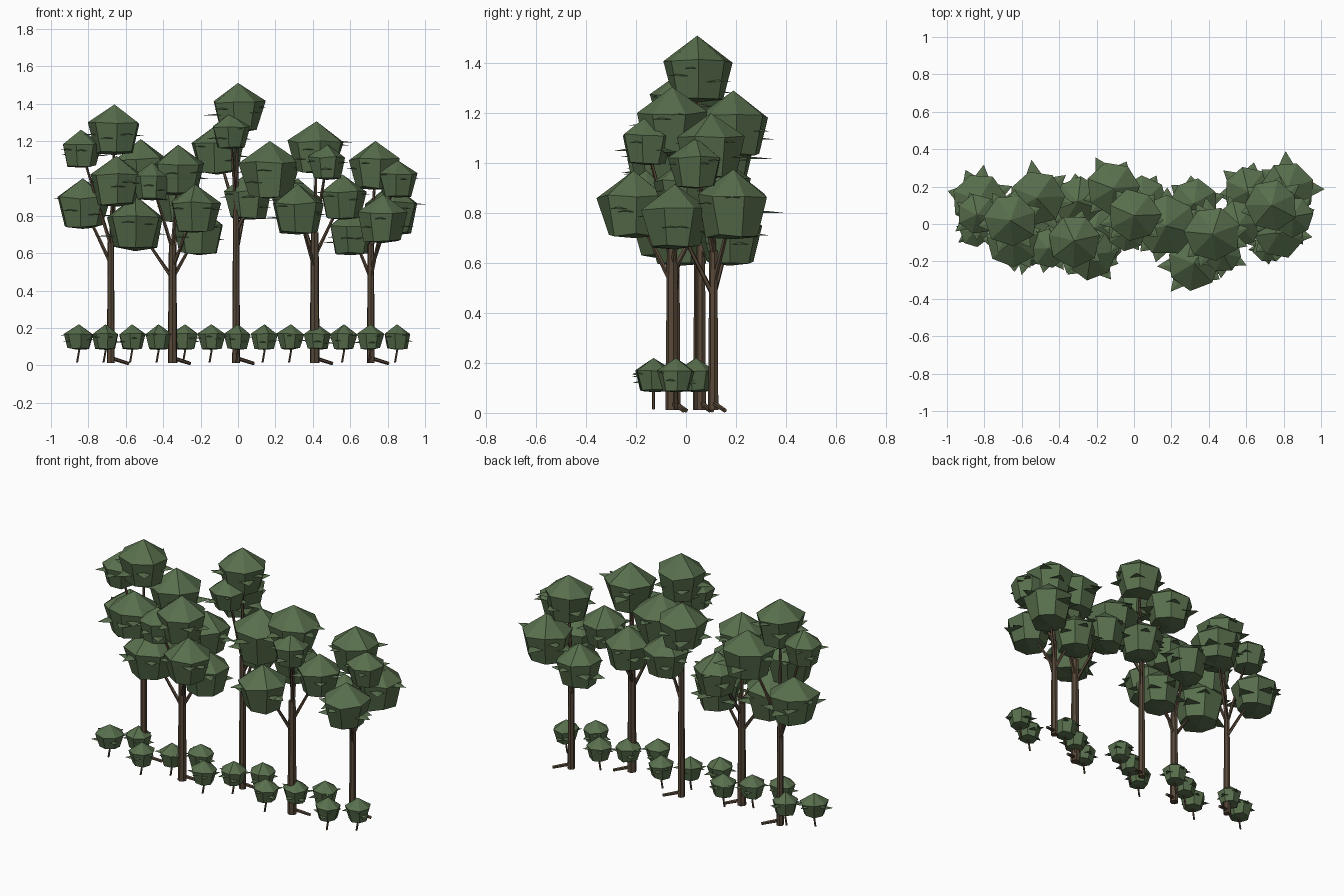
import bpy, bmesh, math, random
from mathutils import Vector

if "Cube" in bpy.data.objects:
    bpy.data.objects.remove(bpy.data.objects["Cube"])
random.seed(7)


def material(name, rgb):
    m = bpy.data.materials.new(name)
    m.diffuse_color = (*rgb, 1)
    m.use_nodes = True
    m.node_tree.nodes["Principled BSDF"].inputs["Base Color"].default_value = m.diffuse_color
    return m


LEAF = material("leaf green", (0.098, 0.158, 0.074))
BARK = material("bark brown", (0.098, 0.066, 0.041))


def finish(bm, name, mat):
    bmesh.ops.recalc_face_normals(bm, faces=bm.faces)
    me = bpy.data.meshes.new(name)
    bm.to_mesh(me)
    bm.free()
    me.materials.append(mat)
    ob = bpy.data.objects.new(name, me)
    bpy.context.collection.objects.link(ob)


def limb(bm, a, b, r0, r1, sides=6):
    """Tapered straight stick from a to b."""
    a, b = Vector(a), Vector(b)
    d = b - a
    mat = d.to_track_quat('Z', 'Y').to_matrix().to_4x4()
    mat.translation = (a + b) / 2
    bmesh.ops.create_cone(bm, cap_ends=True, segments=sides, radius1=r0,
                          radius2=r1, depth=d.length, matrix=mat)


def clump(bm, x, y, top, r, h, leaves):
    """Faceted foliage lump: pointed cap, wide shoulder, tapering underside."""
    n, turn = 7, random.uniform(0, 1)
    rings = []
    for rf, zf in ((1.02, 0.38), (0.74, 0.95)):
        ring = []
        for i in range(n):
            a = turn + math.tau * i / n
            rr = r * rf * random.uniform(0.96, 1.06)
            ring.append(bm.verts.new((x + rr * math.cos(a), y + rr * math.sin(a),
                                      top - h * (zf + random.uniform(-.03, .03)))))
        rings.append(ring)
    apex = bm.verts.new((x, y, top))
    base = bm.verts.new((x, y, top - h))
    for i in range(n):
        j = (i + 1) % n
        bm.faces.new((apex, rings[0][i], rings[0][j]))
        bm.faces.new((rings[0][i], rings[1][i], rings[1][j], rings[0][j]))
        bm.faces.new((base, rings[1][j], rings[1][i]))
    # flat pointed leaves sticking out of the sides
    for k in range(leaves):
        a = turn + math.tau * (k + random.uniform(-.4, .4)) / leaves
        z = top - h * random.uniform(0.4, 0.75)
        out, side = Vector((math.cos(a), math.sin(a), 0)), Vector((-math.sin(a), math.cos(a), 0))
        c = Vector((x, y, z))
        root = c + out * r * 0.72
        w = r * 0.36
        p = [bm.verts.new(v) for v in (root + side * w, root - side * w,
                                       c + out * r * random.uniform(1.15, 1.42),
                                       root + out * r * .15 + Vector((0, 0, .008)))]
        for f in ((0, 1, 2), (0, 3, 1), (1, 3, 2), (2, 3, 0)):
            bm.faces.new([p[i] for i in f])


# each tree: trunk x, y, top, radius, then clumps (x, y, top z, radius)
TREES = [
    (-.68, .05, .66, .02, [(-.66, .02, 1.395, .14), (-.84, .05, 1.26, .105),
     (-.65, -.09, 1.12, .14), (-.83, .13, 1.0, .14), (-.52, .14, 1.21, .145)]),
    (-.35, -.045, .645, .024, [(-.32, -.09, 1.18, .14), (-.46, -.13, 1.085, .105),
     (-.23, -.16, .97, .135), (-.55, -.06, .91, .155), (-.21, -.02, .85, .135),
     (-.30, .12, 1.01, .13)]),
    (-.01, .06, .83, .02, [(.00, .045, 1.51, .138), (-.04, -.04, 1.35, .1),
     (-.11, .19, 1.29, .14), (.17, -.01, 1.2, .16), (.05, .12, 1.03, .13)]),
    (.41, -.055, .71, .025, [(.42, -.055, 1.305, .145), (.475, -.16, 1.185, .1),
     (.32, .11, 1.0, .13), (.32, -.21, .97, .14), (.56, 0, 1.02, .125)]),
    (.71, .11, .65, .02, [(.735, .1, 1.2, .135), (.85, .04, 1.1, .105),
     (.775, -.045, .915, .135), (.61, .175, .84, .13), (.82, .19, .975, .145)]),
]

for k, (tx, ty, tz, tr, clumps) in enumerate(TREES, 1):
    # trunk with one root and a branch to every clump
    bm = bmesh.new()
    limb(bm, (tx, ty, .012), (tx, ty, tz), tr * 1.08, tr * .85, 7)
    limb(bm, (tx, ty, .04), (tx + .095, ty + .045, .01), .011, .009)
    for x, y, t, r in clumps:
        start = min(tz - .02, max(tz * .72, t - r * 1.1 - .3))
        limb(bm, (tx, ty, start), (x, y, t - r), .011, .006, 5)
    finish(bm, f"tree_{k}_trunk", BARK)
    # canopy
    bm = bmesh.new()
    for x, y, t, r in clumps:
        clump(bm, x, y, t, r, r * 1.93, 6)
    finish(bm, f"tree_{k}_canopy", LEAF)

# low hedge of thirteen small bushes on thin stems
stems, bushes = bmesh.new(), bmesh.new()
for i in range(13):
    x = -.85 + i * 1.70 / 12
    y = (-.04, .04, -.13)[i % 3]
    r = .08 if i == 0 else .072
    limb(stems, (x - .01, y, .015), (x + .01, y, .13), .006, .005, 5)
    clump(bushes, x, y, .22, r, .137, 5)
finish(stems, "bush_stems", BARK)
finish(bushes, "bushes", LEAF)
